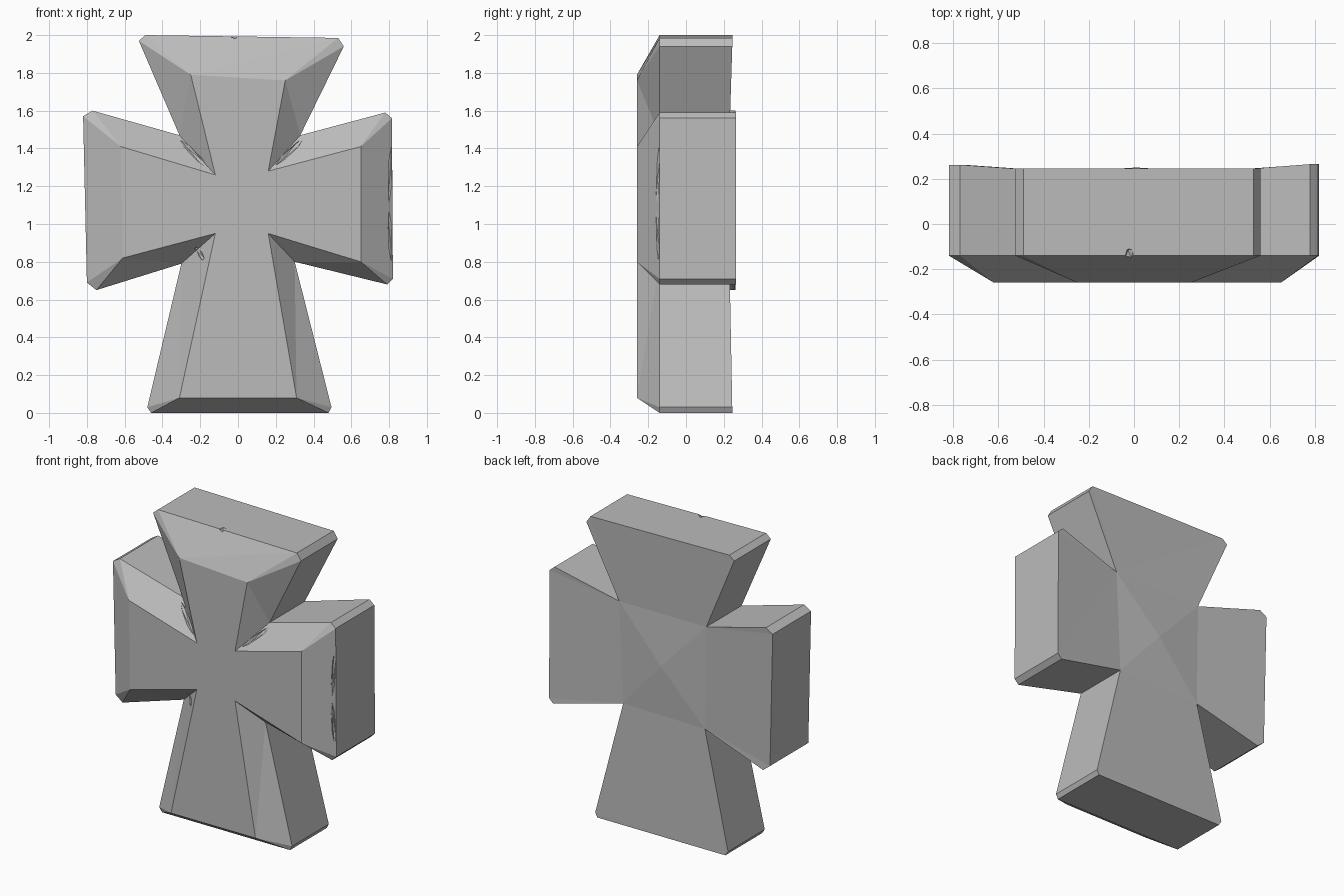
import bpy, bmesh
from mathutils import Vector

cube = bpy.data.objects.get("Cube")
if cube:
    bpy.data.objects.remove(cube)

# One plain stone colour
stone = bpy.data.materials.new("grey_stone")
stone.use_nodes = True
GREY = (0.5, 0.5, 0.5, 1)
stone.diffuse_color = GREY
stone.node_tree.nodes["Principled BSDF"].inputs["Base Color"].default_value = GREY

FRONT, MID = -0.26, -0.14

# Inner corners between arms, anticlockwise from upper right: (front face, outline)
corners = [((0.16, 1.28), (0.33, 1.47)), ((-0.12, 1.26), (-0.31, 1.47)),
           ((-0.12, 0.95), (-0.30, 0.79)), ((0.16, 0.95), (0.30, 0.80))]

# Arms: front face end, chamfered outline end, depth of the back
arms = [
    ([(0.25, 1.76), (-0.25, 1.79)],
     [(0.56, 1.94), (0.53, 1.985), (-0.49, 2.0), (-0.525, 1.97)], 0.245),
    ([(-0.62, 1.41), (-0.61, 0.82)],
     [(-0.77, 1.6), (-0.82, 1.57), (-0.80, 0.69), (-0.75, 0.65)], 0.262),
    ([(-0.31, 0.08), (0.31, 0.08)],
     [(-0.48, 0.03), (-0.46, 0), (0.48, 0), (0.495, 0.03)], 0.245),
    ([(0.65, 0.80), (0.65, 1.41)],
     [(0.79, 0.68), (0.82, 0.71), (0.815, 1.56), (0.78, 1.59)], 0.265),
]

bm = bmesh.new()


def vert(p, y):
    return bm.verts.new((p[0], y, p[1]))


# Corner columns: front, middle and back vertices
columns = [(vert(f, FRONT), vert(o, MID), vert(o, 0.23)) for f, o in corners]
back_centre = vert((0.01, 1.13), 0.25)

for i, (front, outline, back_y) in enumerate(arms):
    fa, ma, ba = columns[i]
    fb, mb, bb = columns[(i + 1) % 4]
    f = [vert(p, FRONT) for p in front]
    m = [vert(p, MID) for p in outline]
    b = [vert(p, back_y) for p in outline]
    # Front face, side bevels and end bevel
    bm.faces.new([fa, f[0], f[1], fb])
    bm.faces.new([fa, ma, m[0], f[0]])
    bm.faces.new([f[1], m[3], mb, fb])
    bm.faces.new([f[0], *m, f[1]])
    # Flanks and end cap
    mids, backs = [ma, *m, mb], [ba, *b, bb]
    for k in range(5):
        bm.faces.new([mids[k], backs[k], backs[k + 1], mids[k + 1]])
    # Back face and shallow raised middle
    bm.faces.new(backs[::-1])
    bm.faces.new([ba, bb, back_centre])

bm.faces.new([c[0] for c in columns])
bmesh.ops.recalc_face_normals(bm, faces=bm.faces)
bmesh.ops.triangulate(bm, faces=bm.faces)
mesh = bpy.data.meshes.new("stone_cross")
bm.to_mesh(mesh)
bm.free()
mesh.materials.append(stone)
cross = bpy.data.objects.new("stone_cross", mesh)
bpy.context.collection.objects.link(cross)


def carve(a, b, width):
    """Cut a tapered splinter-shaped groove from a to b."""
    a, b = Vector(a), Vector(b)
    cut = bmesh.new()
    bmesh.ops.create_icosphere(cut, subdivisions=1, radius=1)
    turn = (b - a).to_track_quat("Z", "Y")
    size = Vector((width, width, (b - a).length * 0.55))
    for v in cut.verts:
        v.co = (a + b) / 2 + turn @ (v.co * size)
    cut_mesh = bpy.data.meshes.new("groove_cutter")
    cut.to_mesh(cut_mesh)
    cut.free()
    cut_mesh.materials.append(stone)
    cutter = bpy.data.objects.new("groove_cutter", cut_mesh)
    cutter.hide_render = True
    bpy.context.collection.objects.link(cutter)
    mod = cross.modifiers.new("groove", "BOOLEAN")
    mod.operation, mod.solver, mod.object = "DIFFERENCE", "EXACT", cutter
    bpy.context.view_layer.objects.active = cross
    bpy.ops.object.modifier_apply(modifier=mod.name)
    bpy.data.objects.remove(cutter)


# Weathering: top notch, then cracks on the arms and in the inner corners
carve((-0.02, -0.17, 2.0), (-0.02, -0.10, 2.01), 0.025)
carve((0.81, -0.14, 1.42), (0.80, -0.16, 1.08), 0.012)
carve((0.80, -0.16, 1.10), (0.81, -0.14, 0.78), 0.012)
carve((-0.74, -0.17, 1.53), (-0.52, -0.24, 1.38), 0.012)
carve((-0.31, -0.16, 1.45), (-0.16, -0.24, 1.30), 0.018)
carve((0.35, -0.16, 1.46), (0.20, -0.24, 1.31), 0.018)
carve((-0.23, -0.20, 0.88), (-0.17, -0.23, 0.80), 0.015)
carve((0.46, -0.15, 0.25), (0.42, -0.15, 0.38), 0.015)

for poly in cross.data.polygons:
    poly.use_smooth = False
